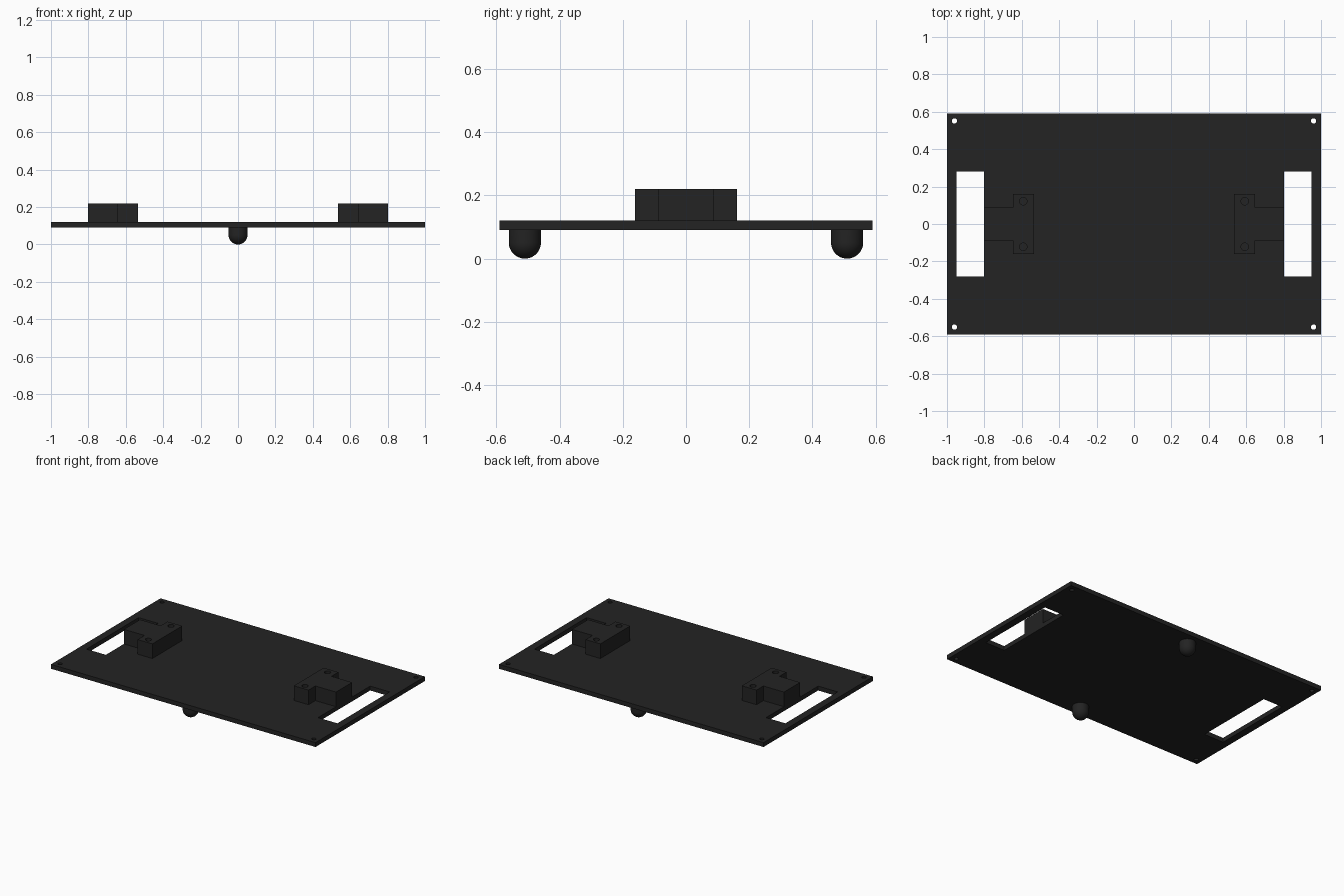
import bpy
import bmesh
import math

if "Cube" in bpy.data.objects:
    bpy.data.objects.remove(bpy.data.objects["Cube"])

black = bpy.data.materials.new("matte black")
black.diffuse_color = (0.017, 0.017, 0.017, 1)
black.use_nodes = True
black.node_tree.nodes["Principled BSDF"].inputs["Base Color"].default_value = black.diffuse_color


def prism(name, outline, z0, z1):
    """Extrude a flat outline from z0 up to z1."""
    bm = bmesh.new()
    base = bm.faces.new([bm.verts.new((x, y, z0)) for x, y in outline])
    top = bmesh.ops.extrude_face_region(bm, geom=[base])["geom"]
    verts = [v for v in top if isinstance(v, bmesh.types.BMVert)]
    bmesh.ops.translate(bm, verts=verts, vec=(0, 0, z1 - z0))
    bmesh.ops.recalc_face_normals(bm, faces=bm.faces)
    return finish(name, bm)


def finish(name, bm):
    mesh = bpy.data.meshes.new(name)
    bm.to_mesh(mesh)
    bm.free()
    mesh.materials.append(black)
    obj = bpy.data.objects.new(name, mesh)
    bpy.context.collection.objects.link(obj)
    return obj


def rect(x0, x1, y0, y1):
    return [(x0, y0), (x1, y0), (x1, y1), (x0, y1)]


def circle(cx, cy, r, n=24):
    return [(cx + r * math.cos(2 * math.pi * i / n),
             cy + r * math.sin(2 * math.pi * i / n)) for i in range(n)]


def activate(obj):
    bpy.ops.object.select_all(action='DESELECT')
    obj.select_set(True)
    bpy.context.view_layer.objects.active = obj


def cut(obj, outline, z0, z1):
    """Cut a straight-sided opening and remove the cutter."""
    cutter = prism("cutter", outline, z0, z1)
    cutter.hide_render = True
    mod = obj.modifiers.new("opening", 'BOOLEAN')
    mod.operation = 'DIFFERENCE'
    mod.solver = 'EXACT'
    mod.object = cutter
    activate(obj)
    bpy.ops.object.modifier_apply(modifier=mod.name)
    bpy.data.objects.remove(cutter)


Z0, Z1, TOP = 0.09, 0.12, 0.22

# Base plate with wheel slots and corner screw holes
plate = prism("base_plate", rect(-1, 1, -0.591, 0.591), Z0, Z1)
for sx in (-1, 1):
    xs = sorted((sx * 0.802, sx * 0.949))
    cut(plate, rect(xs[0], xs[1], -0.282, 0.282), 0, 0.3)
    for sy in (-1, 1):
        cut(plate, circle(sx * 0.96, sy * 0.551, 0.014), 0, 0.3)

# T-shaped motor mounts with two vertical screw holes each
for side, sx in (("left", -1), ("right", 1)):
    half = [(0.535, 0.161), (0.646, 0.161), (0.646, 0.087), (0.802, 0.087)]
    outline = half + [(x, -y) for x, y in reversed(half)]
    mount = prism(side + "_motor_mount",
                  [(sx * x, y) for x, y in outline], Z1, TOP)
    for sy in (-1, 1):
        cut(mount, circle(sx * 0.592, sy * 0.122, 0.02), Z1 - 0.05, TOP + 0.05)

# Round-ended skid feet, lathed from a half profile
R = 0.051
for name, y in (("front_skid", -0.51), ("back_skid", 0.51)):
    bm = bmesh.new()
    pts = [(R * math.sin(a), R - R * math.cos(a))
           for a in (math.pi / 2 * i / 12 for i in range(13))]
    pts += [(R, Z0), (0, Z0)]
    verts = [bm.verts.new((r, 0, z)) for r, z in pts]
    edges = [bm.edges.new(pair) for pair in zip(verts, verts[1:])]
    bmesh.ops.spin(bm, geom=verts + edges, cent=(0, 0, 0), axis=(0, 0, 1),
                   angle=2 * math.pi, steps=40)
    bmesh.ops.remove_doubles(bm, verts=bm.verts, dist=0.0005)
    bmesh.ops.recalc_face_normals(bm, faces=bm.faces)
    foot = finish(name, bm)
    foot.location = (0, y, 0)
    activate(foot)
    bpy.ops.object.shade_smooth_by_angle(angle=math.radians(35))
